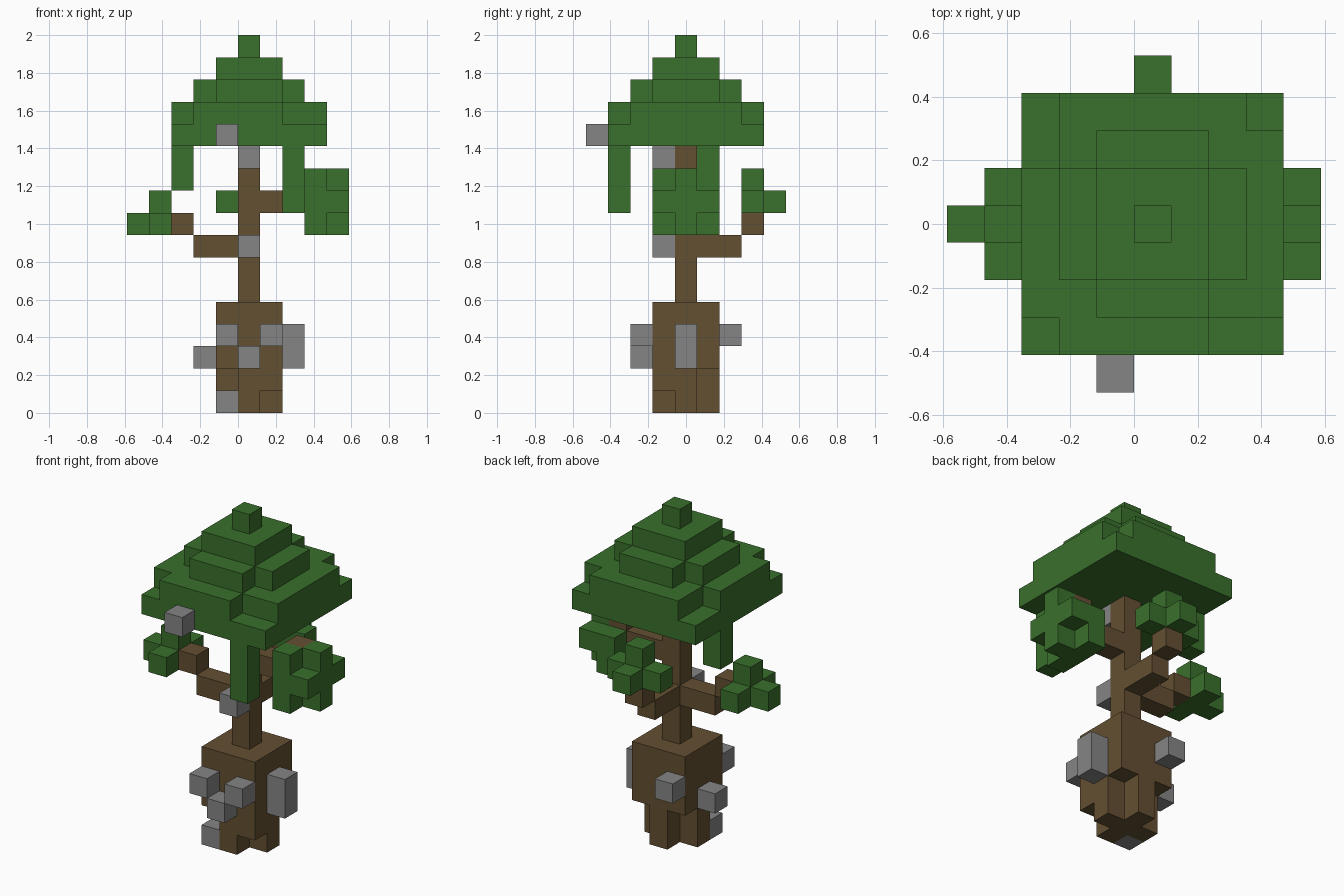
import bpy
import bmesh
from mathutils import Vector

UNIT = 2 / 17  # edge of one block; the tree is seventeen blocks tall

default_cube = bpy.data.objects.get("Cube")
if default_cube:
    bpy.data.objects.remove(default_cube, do_unlink=True)


def make_material(name, colour):
    material = bpy.data.materials.new(name)
    material.use_nodes = True
    material.diffuse_color = (*colour, 1)
    shader = material.node_tree.nodes["Principled BSDF"]
    shader.inputs["Base Color"].default_value = (*colour, 1)
    shader.inputs["Roughness"].default_value = 1
    return material


leaf = make_material("leaf green", (0.042, 0.162, 0.025))
bark = make_material("bark brown", (0.127, 0.080, 0.032))
stone = make_material("stone grey", (0.235, 0.235, 0.235))


def box(xs, ys, zs):
    """Set of block cells; each range is one number or a (first, last) pair."""
    spans = [(s, s) if isinstance(s, int) else s for s in (xs, ys, zs)]
    rx, ry, rz = [range(a, b + 1) for a, b in spans]
    return {(x, y, z) for x in rx for y in ry for z in rz}


def cross(centre, *steps):
    """A centre cell with neighbours in the given directions."""
    cx, cy, cz = centre
    return {centre} | {(cx + x, cy + y, cz + z) for x, y, z in steps}


def build_blocks(name, cells, material):
    """Turn a set of cells into the outer skin of the joined blocks."""
    bm = bmesh.new()
    for cell in cells:
        centre = Vector((cell[0] + 0.5, cell[1], cell[2] + 0.5))
        for axis in range(3):
            for sign in (-1, 1):
                normal, u, v = Vector(), Vector(), Vector()
                normal[axis] = sign
                u[(axis + 1) % 3] = 1
                v[(axis + 2) % 3] = sign
                beside = tuple(int(c + n) for c, n in zip(cell, normal))
                if beside in cells:
                    continue
                corners = (-u - v, u - v, u + v, v - u)
                bm.faces.new([bm.verts.new((centre + (normal + c) / 2) * UNIT)
                              for c in corners])
    bmesh.ops.remove_doubles(bm, verts=bm.verts, dist=UNIT / 100)
    mesh = bpy.data.meshes.new(name)
    bm.to_mesh(mesh)
    bm.free()
    mesh.materials.append(material)
    obj = bpy.data.objects.new(name, mesh)
    bpy.context.collection.objects.link(obj)
    return obj


WIDE, MID, SLIM = (-3, 3), (-2, 2), (-1, 1)
LEFT, RIGHT = (1, 0, 0), (-1, 0, 0)
BACK, FRONT = (0, 1, 0), (0, -1, 0)
UP, DOWN = (0, 0, 1), (0, 0, -1)

# Stepped canopy with uneven corners on its second tier
canopy = box(WIDE, WIDE, 12) | box(WIDE, WIDE, 13)
canopy -= box(-3, -3, 13) | box((2, 3), -3, 13)
canopy -= box(3, 3, 13) | box(-3, (2, 3), 13)
canopy |= box(MID, SLIM, 14) | box(SLIM, MID, 14)
canopy |= box(SLIM, SLIM, 15) | box(0, 0, 16)
build_blocks("canopy", canopy, leaf)

# Leaves hanging from the canopy
build_blocks("front_hanging_leaves", box(2, -3, (9, 11)), leaf)
build_blocks("right_hanging_leaves", box(-3, 1, (10, 11)), leaf)

# Trunk base with notched lower corners
base = box(SLIM, SLIM, (0, 4))
base -= box(SLIM, 1, (0, 1)) - box(0, 1, (0, 1))
base -= box(-1, -1, (0, 1)) | box(1, -1, 0)
build_blocks("trunk_base", base, bark)
build_blocks("trunk", box(0, 0, (5, 11)), bark)

# Branches: two blocks out, then one step up
build_blocks("right_branch", box((-2, -1), 0, 7) | box(-3, 0, 8), bark)
build_blocks("back_branch", box(0, (1, 2), 7) | box(0, 3, 8), bark)
build_blocks("left_branch", box((1, 2), 0, 9) | box(3, 0, 10), bark)

# Leaf clusters at the branch tips
build_blocks("right_leaf_cluster",
             cross((-4, 0, 8), RIGHT, FRONT, BACK, UP), leaf)
build_blocks("back_leaf_cluster",
             cross((0, 3, 9), LEFT, RIGHT, BACK, UP), leaf)
left_cluster = box(3, SLIM, (8, 10)) - box(3, (0, 1), 10)
left_cluster |= cross((4, 0, 9), FRONT, BACK, UP, DOWN)
build_blocks("left_leaf_cluster", left_cluster, leaf)

# Stones stuck to the tree
stones = {
    "foot_stone": box(-1, -1, 0),
    "front_low_stone": box(0, -2, 2),
    "front_right_stone": box(-1, -2, 3),
    "front_left_stone": box(1, -2, 3),
    "left_tall_stone": box(2, 0, (2, 3)),
    "right_stone": box(-2, 0, 2),
    "back_stone": box(-1, 2, 3),
    "trunk_low_stone": box(0, -1, 7),
    "trunk_high_stone": box(0, -1, 11),
    "canopy_stone": box(-1, -4, 12),
}
for stone_name, stone_cells in stones.items():
    build_blocks(stone_name, stone_cells, stone)
